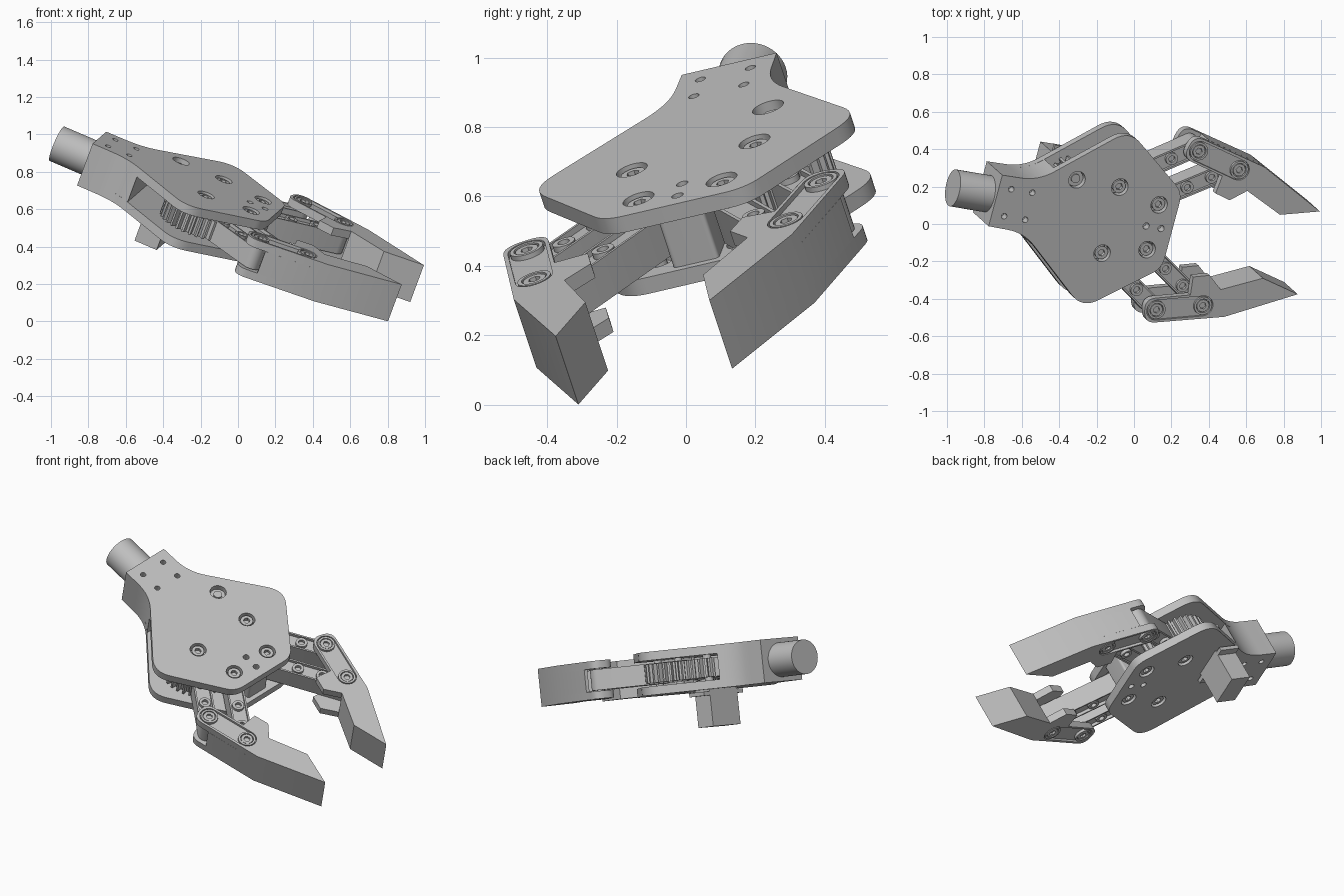
import bpy, bmesh
from math import sin, cos, pi, tau
from mathutils import Vector, Matrix

cube = bpy.data.objects.get("Cube")
if cube:
    bpy.data.objects.remove(cube, do_unlink=True)

grey = bpy.data.materials.new("plain grey")
grey.use_nodes = True
grey.diffuse_color = (0.52, 0.52, 0.52, 1)
grey.node_tree.nodes["Principled BSDF"].inputs["Base Color"].default_value = grey.diffuse_color

# Gripper frame: x forward, y to its left, z out of the top plate
fwd = Vector((0.908, -0.153, -0.389)).normalized()
up = fwd.cross(Vector((0.254, 0.942, 0.219))).normalized()
side_axis = up.cross(fwd)
FRAME = Matrix.Translation((-0.123, 0.0205, 0.7175)) @ Matrix((fwd, side_axis, up)).transposed().to_4x4()


def circle(c, r, n=28, turn=0):
    return [(c[0] + r * cos(turn + tau * i / n), c[1] + r * sin(turn + tau * i / n)) for i in range(n)]


def capsule(a, b, r, n=12):
    a, b = Vector(a), Vector(b)
    d = (b - a).normalized() * r
    e = Vector((-d.y, d.x))
    arc = [pi / 2 + pi * i / n for i in range(n + 1)]
    return ([tuple(a + d * cos(t) + e * sin(t)) for t in arc]
            + [tuple(b - d * cos(t) - e * sin(t)) for t in arc])


def rounded(points, steps=8):
    """Round each (x, y, trim) corner of a closed outline."""
    out = []
    for i, (x, y, trim) in enumerate(points):
        p = Vector((x, y))
        if not trim:
            out.append((x, y))
            continue
        a = p + (Vector(points[i - 1][:2]) - p).normalized() * trim
        b = p + (Vector(points[(i + 1) % len(points)][:2]) - p).normalized() * trim
        for k in range(steps + 1):
            t = k / steps
            out.append(tuple(a * (1 - t) ** 2 + p * 2 * t * (1 - t) + b * t * t))
    return out


def finish(name, mesh):
    ob = bpy.data.objects.new(name, mesh)
    bpy.context.collection.objects.link(ob)
    mesh.materials.clear()
    mesh.materials.append(grey)
    ob.matrix_world = FRAME
    bpy.ops.object.select_all(action="DESELECT")
    ob.select_set(True)
    bpy.context.view_layer.objects.active = ob
    bpy.ops.object.shade_smooth_by_angle(angle=0.6)
    return ob


def slab(name, outline, low, high, holes=()):
    """Flat part with holes, between two heights."""
    cu = bpy.data.curves.new(name, "CURVE")
    cu.dimensions, cu.fill_mode, cu.extrude = "2D", "BOTH", (high - low) / 2
    for loop in (outline, *holes):
        sp = cu.splines.new("POLY")
        sp.points.add(len(loop) - 1)
        for q, (x, y) in zip(sp.points, loop):
            q.co = (x, y, 0, 1)
        sp.use_cyclic_u = True
    tmp = bpy.data.objects.new(name, cu)
    bpy.context.collection.objects.link(tmp)
    dg = bpy.context.evaluated_depsgraph_get()
    mesh = bpy.data.meshes.new_from_object(tmp.evaluated_get(dg))
    bpy.data.objects.remove(tmp, do_unlink=True)
    bm = bmesh.new()
    bm.from_mesh(mesh)
    bmesh.ops.remove_doubles(bm, verts=bm.verts, dist=1e-5)
    bmesh.ops.translate(bm, verts=bm.verts, vec=(0, 0, (low + high) / 2))
    bmesh.ops.recalc_face_normals(bm, faces=bm.faces)
    bm.to_mesh(mesh)
    bm.free()
    return finish(name, mesh)


def bolt(name, c, r, low, high):
    """Shaft with a hex socket head at both ends."""
    slab(name + "_shaft", circle(c, r * 0.62, 16), low + 0.02, high - 0.02)
    for tag, z in (("bottom", low), ("top", high - 0.025)):
        slab(f"{name}_{tag}_head", circle(c, r), z, z + 0.025, [circle(c, r * 0.55, 6)])


MID = -0.125                       # middle height of the whole stack
PIVOT = {"gear": (0, 0.1875), "idler": (0.248, 0.127)}
KNUCKLE = {"gear": (0.40, 0.45), "idler": (0.655, 0.385)}
SERVO = (-0.252, 0.188)

# Top and bottom plates
half = [(-0.68, 0.145, 0), (-0.47, 0.148, 0.1), (-0.03, 0.505, 0.1), (0.36, 0.215, 0.06)]
outline = rounded(half + [(x, -y, r) for x, y, r in reversed(half)])
holes = [circle((x, y), 0.016, 14) for x in (-0.608, -0.484) for y in (-0.0765, 0.0765)]
holes += [circle((x, 0), 0.018, 14) for x in (0.207, 0.295)]
holes += [circle((x, s * y), 0.047) for x, y in PIVOT.values() for s in (1, -1)]
holes.append(circle(SERVO, 0.047))
slab("top_plate", outline, -0.05, 0, holes)
slab("bottom_plate", outline, -0.25, -0.2, holes)

# Wrist block, stub and front spacer
neck = [(-0.68, 0.145, 0), (-0.47, 0.148, 0.1), (-0.38, 0.22, 0)]
slab("wrist_block", rounded(neck + [(x, -y, r) for x, y, r in reversed(neck)]), -0.2, -0.05)
bm = bmesh.new()
bmesh.ops.create_cone(bm, cap_ends=True, segments=48, radius1=0.1, radius2=0.1, depth=0.225,
                      matrix=Matrix.Translation((-0.7725, 0, MID)) @ Matrix.Rotation(pi / 2, 4, "Y"))
stub = bpy.data.meshes.new("wrist_stub")
bm.to_mesh(stub)
bm.free()
finish("wrist_stub", stub)
slab("front_spacer", rounded([(0.165, -0.07, 0.015), (0.335, -0.07, 0.015),
                              (0.335, 0.07, 0.015), (0.165, 0.07, 0.015)]), -0.2, -0.05)


# Servo with mounting ears
def box(name, x0, x1, y0, y1, low, high):
    return slab(name, [(x0, y0), (x1, y0), (x1, y1), (x0, y1)], low, high)


sx, sy = SERVO
box("servo_body", sx - 0.062, sx + 0.068, sy - 0.15, sy + 0.06, -0.465, -0.24)
box("servo_ears", sx - 0.062, sx + 0.068, sy - 0.195, sy + 0.105, -0.285, -0.262)
slab("servo_shaft", circle(SERVO, 0.025, 16), -0.25, -0.02)
slab("servo_horn", circle(SERVO, 0.044), -0.05, -0.03, [circle(SERVO, 0.012, 12)])


# Gears
def gear(name, c, r, teeth, turn=0):
    pts = []
    for i in range(teeth):
        for f, dr in ((-0.32, -0.014), (-0.15, 0.012), (0.15, 0.012), (0.32, -0.014)):
            t = turn + tau * (i + f) / teeth
            pts.append((c[0] + (r + dr) * cos(t), c[1] + (r + dr) * sin(t)))
    slab(name, pts, MID - 0.055, MID + 0.055)


gear("pinion", SERVO, 0.066, 11)
for s, side in ((1, "left"), (-1, "right")):
    gear(f"{side}_gear", (0, s * 0.1875), 0.1875, 32, 0 if s > 0 else pi / 32)

for s, side in ((1, "left"), (-1, "right")):
    def flip(pts):
        return [(p[0], s * p[1], *p[2:]) for p in pts]

    # Parallel links with recessed faces and raised bosses
    for kind in PIVOT:
        a, b = flip([PIVOT[kind], KNUCKLE[kind]])
        name = f"{side}_{kind}_link"
        slab(name, capsule(a, b, 0.05), MID - 0.042, MID + 0.042)
        for tag, z in (("bottom", MID - 0.06), ("top", MID + 0.042)):
            slab(f"{name}_{tag}_rim", capsule(a, b, 0.05), z, z + 0.018, [capsule(a, b, 0.04)])
            for i, t in enumerate((0.4, 0.7)):
                c = Vector(a).lerp(Vector(b), t)
                slab(f"{name}_{tag}_boss_{i}", circle(c, 0.034, 20), z, z + 0.018, [circle(c, 0.018, 14)])
        bolt(f"{side}_{kind}_pivot", a, 0.036, -0.24, -0.01)
        bolt(f"{side}_{kind}_knuckle", b, 0.034, -0.232, -0.018)
        for tag, z in (("bottom", -0.235), ("top", -0.03)):
            slab(f"{side}_{kind}_knuckle_{tag}_collar", circle(b, 0.05), z, z + 0.015, [circle(b, 0.038)])

    # Forked finger: two flanges, with a solid jaw and outer wall between
    flange = rounded(flip([(0.317, 0.401, 0.062), (0.567, 0.337, 0), (0.555, 0.237, 0), (0.645, 0.213, 0),
                           (0.73, 0.28, 0), (0.95, 0.18, 0), (1.17, 0.235, 0), (0.79, 0.425, 0),
                           (0.351, 0.533, 0.062)]))
    jaw = flip([(0.73, 0.28), (0.95, 0.18), (1.17, 0.235), (0.79, 0.425), (0.46, 0.507),
                (0.455, 0.488), (0.7, 0.43), (0.735, 0.39)])
    pocket = capsule(*flip(KNUCKLE.values()), 0.056)
    slab(f"{side}_finger_jaw", jaw, -0.19, -0.06)
    slab(f"{side}_finger_top_flange", flange, -0.06, -0.03)
    slab(f"{side}_finger_top_rim", flange, -0.03, -0.015, [pocket])
    slab(f"{side}_finger_bottom_flange", flange, -0.22, -0.19)
    slab(f"{side}_finger_bottom_rim", flange, -0.235, -0.22, [pocket])
